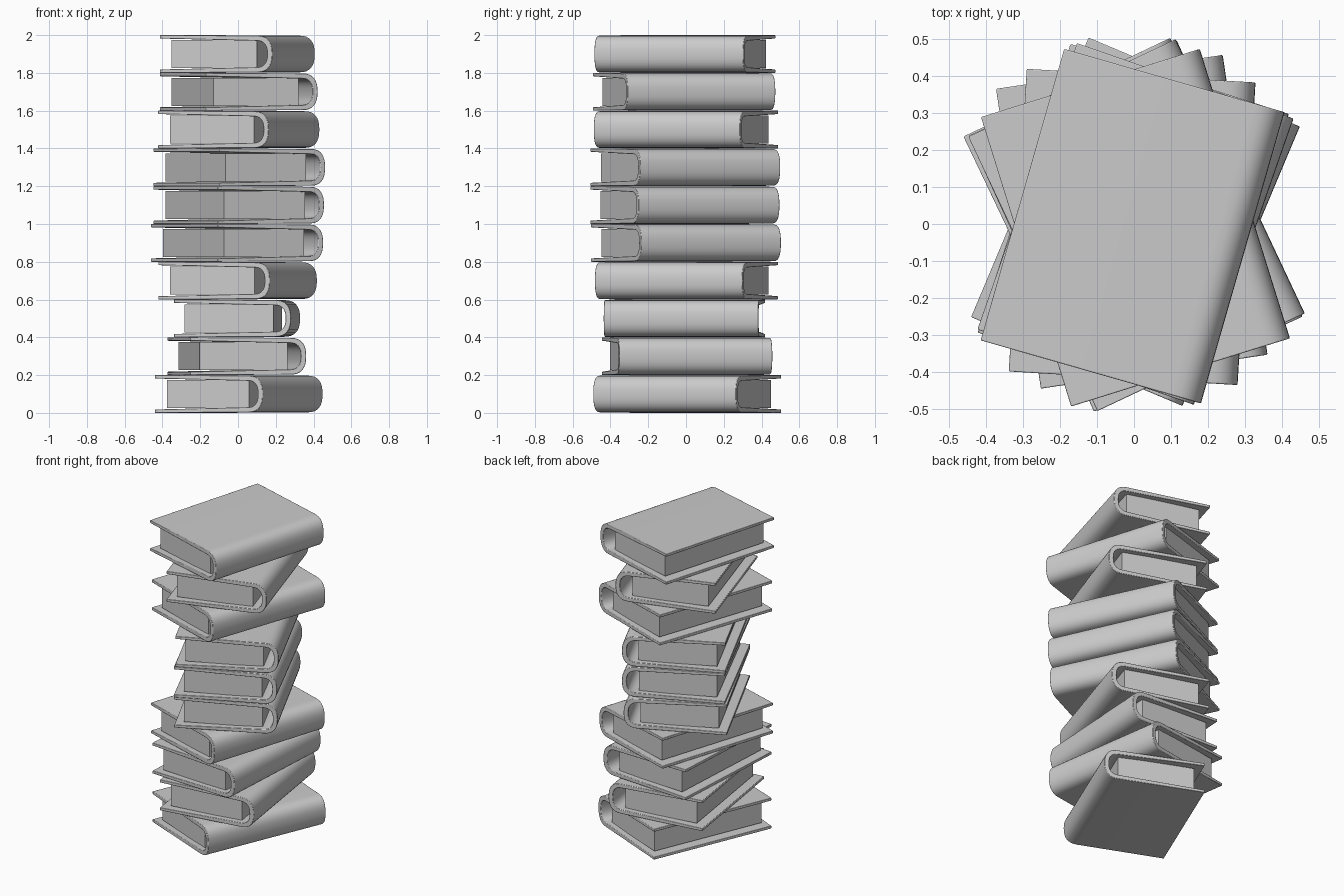
import bpy, bmesh
from math import sin, cos, pi, radians, copysign

if "Cube" in bpy.data.objects:
    bpy.data.objects.remove(bpy.data.objects["Cube"])

W, H, T = 0.62, 0.82, 0.2      # book width, height, thickness
HW, HH, HT = W / 2, H / 2, T / 2


def spine_arc(cx, rx, rz, n=16, p=2.5):
    """Squarish rounded arc running from the top to the bottom of the spine."""
    pts = []
    for i in range(n + 1):
        a = pi / 2 - pi * i / n
        c, s = max(cos(a), 0), sin(a)
        pts.append((cx + rx * c ** (2 / p), copysign(abs(s) ** (2 / p), s) * rz))
    return pts


def extrude_profile(name, pts, half, bevel=0.0):
    """Prism of an x-z profile, extruded along y."""
    bm = bmesh.new()
    face = bm.faces.new([bm.verts.new((x, -half, z)) for x, z in pts])
    res = bmesh.ops.extrude_face_region(bm, geom=[face])
    verts = [g for g in res["geom"] if isinstance(g, bmesh.types.BMVert)]
    bmesh.ops.translate(bm, verts=verts, vec=(0, 2 * half, 0))
    bmesh.ops.recalc_face_normals(bm, faces=bm.faces)
    me = bpy.data.meshes.new(name)
    bm.to_mesh(me)
    bm.free()
    ob = bpy.data.objects.new(name, me)
    bpy.context.collection.objects.link(ob)
    if bevel:
        m = ob.modifiers.new("soft_edges", "BEVEL")
        m.width, m.segments, m.limit_method = bevel, 2, "ANGLE"
        m.angle_limit = radians(40)
    bpy.ops.object.select_all(action="DESELECT")
    ob.select_set(True)
    bpy.context.view_layer.objects.active = ob
    bpy.ops.object.shade_smooth_by_angle(angle=radians(35))
    return ob


# Cover profile: one wrap of board, slightly thinner at the fore edge
outer = [(-HW, HT)] + spine_arc(HW - 0.085, 0.085, HT - 0.003) + [(-HW, -HT)]
inner = ([(-HW, HT - 0.018)] + spine_arc(HW - 0.088, 0.06, HT - 0.03)
         + [(-HW, -HT + 0.018)])
cover_profile = outer + inner[::-1]

# Page block profile, leaving a hollow behind the spine
PZ = HT - 0.026
page_profile = [(-0.256, PZ), (0.215, PZ), (0.215, -PZ), (-0.256, -PZ)]

# Stack from bottom to top: turn in degrees, x shift, y shift
stack = [(-22.8, .004, .006), (8.5, -.006, .006), (-3.4, -.005, -.008),
         (-17.8, -.002, .002), (25.5, -.005, 0), (24.5, .004, -.006),
         (25.2, .007, -.003), (-19.2, .004, 0), (17.3, .004, -.01),
         (-16.0, -.004, -.006)]

for i, (deg, x, y) in enumerate(stack):
    cover = extrude_profile(f"book_cover_{i + 1}", cover_profile, HH, 0.003)
    pages = extrude_profile(f"book_pages_{i + 1}", page_profile, 0.374)
    for ob in (cover, pages):
        ob.location = (x, y, HT + T * i)
        ob.rotation_euler.z = radians(deg)
